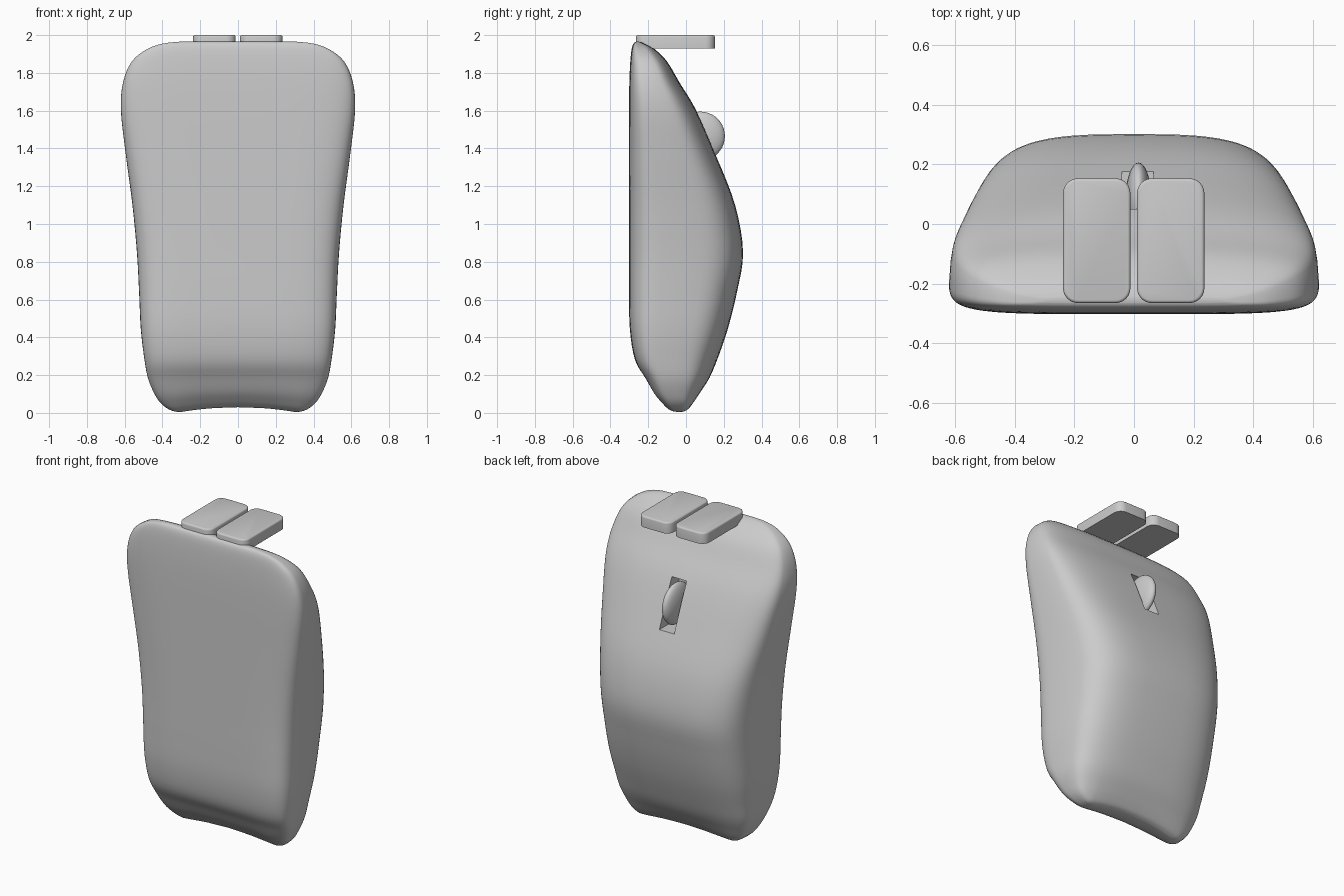
import bpy, bmesh, math
from mathutils import Vector

cube = bpy.data.objects.get("Cube")
if cube:
    bpy.data.objects.remove(cube, do_unlink=True)

# One grey plastic for everything
grey = bpy.data.materials.new("grey plastic")
grey.use_nodes = True
color = (0.6, 0.6, 0.6, 1)
grey.diffuse_color = color
grey.node_tree.nodes["Principled BSDF"].inputs["Base Color"].default_value = color


def add_object(name, bm, angle=None):
    bmesh.ops.recalc_face_normals(bm, faces=bm.faces)
    mesh = bpy.data.meshes.new(name)
    bm.to_mesh(mesh)
    bm.free()
    obj = bpy.data.objects.new(name, mesh)
    bpy.context.collection.objects.link(obj)
    mesh.materials.append(grey)
    if angle:
        smooth(obj, angle)
    return obj


def smooth(obj, angle):
    bpy.ops.object.select_all(action="DESELECT")
    obj.select_set(True)
    bpy.context.view_layer.objects.active = obj
    bpy.ops.object.shade_smooth_by_angle(angle=math.radians(angle))


def make_box(bm, low, high):
    low, high = Vector(low), Vector(high)
    bmesh.ops.create_cube(bm, size=1)
    bmesh.ops.scale(bm, vec=high - low, verts=bm.verts)
    bmesh.ops.translate(bm, vec=(low + high) / 2, verts=bm.verts)


def spline(rows, steps):
    """Smooth curve through rows of values."""
    out = []
    for i in range(len(rows) - 1):
        a, b, c, d = (rows[min(max(i + k, 0), len(rows) - 1)] for k in (-1, 0, 1, 2))
        for s in range(steps):
            t = s / steps
            out.append([q + t / 2 * (r - p + t * (2 * p - 5 * q + 4 * r - w
                        + t * (3 * (q - r) + w - p)))
                        for p, q, r, w in zip(a, b, c, d)])
    return out + [list(rows[-1])]


# Body sections: height, half width, front y, back y, narrowing toward the back
sections = [
    (0, .3, -.06, .0, .02), (.015, .36, -.095, .025, .03), (.05, .41, -.13, .05, .05),
    (.1, .445, -.17, .08, .07), (.18, .48, -.215, .125, .09), (.28, .5, -.27, .165, .1),
    (.44, .52, -.297, .22, .11), (.64, .53, -.302, .27, .12), (.85, .542, -.302, .302, .13),
    (1.1, .565, -.302, .26, .11), (1.36, .598, -.302, .16, .08), (1.6, .624, -.302, .055, .06),
    (1.75, .612, -.3, -.035, .05), (1.86, .565, -.295, -.1, .04), (1.925, .485, -.288, -.165, .03),
    (1.955, .4, -.278, -.215, .02), (1.965, .31, -.265, -.245, .0),
]
COUNT = 72


def super_power(v, n):
    return math.copysign(abs(v) ** (2 / n), v)


bm = bmesh.new()
rings = []
for z, half, front, back, taper in spline(sections, 4):
    ring = []
    for k in range(COUNT):
        a = math.tau * k / COUNT
        c, s = math.cos(a), math.sin(a)
        n = 4.2 if s > 0 else 5.5
        y = (front + back) / 2 + (back - front) / 2 * super_power(s, n)
        u = (y - front) / (back - front)
        x = half * super_power(c, n) * (1 - taper * u * u)
        # slight crown across the back, and a hollow in the bottom edge
        y -= .025 * max(0, u - .5) * 2 * (x / half) ** 2 * min(1, (back - front) * 3)
        hollow = .03 * max(0, 1 - (x / .33) ** 2) * max(0, 1 - z / .35) ** 2
        ring.append(bm.verts.new((x, y, z + hollow)))
    rings.append(ring)
for low, high in zip(rings, rings[1:]):
    for k in range(COUNT):
        j = (k + 1) % COUNT
        bm.faces.new((low[k], low[j], high[j], high[k]))
# End caps as strips across the thin section
for ring in (rings[0], rings[-1]):
    for k in range(COUNT // 2):
        loop = [ring[k], ring[k + 1], ring[-k - 1], ring[-k]]
        bm.faces.new(list(dict.fromkeys(loop)))
body = add_object("body", bm)

# Slot for the wheel
bm = bmesh.new()
make_box(bm, (-.04, -.02, 1.32), (.065, .4, 1.61))
cutter = add_object("slot_cutter", bm)
cutter.hide_render = True
cutter.hide_set(True)
cut = body.modifiers.new("slot", "BOOLEAN")
cut.operation = "DIFFERENCE"
cut.solver = "EXACT"
cut.object = cutter
bpy.context.view_layer.objects.active = body
bpy.ops.object.modifier_apply(modifier=cut.name)
bpy.data.objects.remove(cutter, do_unlink=True)
smooth(body, 40)

# Scroll wheel
bm = bmesh.new()
bmesh.ops.create_uvsphere(bm, u_segments=32, v_segments=20, radius=.13)
bmesh.ops.scale(bm, vec=(.34, 1, 1), verts=bm.verts)
bmesh.ops.translate(bm, vec=(.015, .076, 1.465), verts=bm.verts)
add_object("scroll_wheel", bm, 60)

# Two button plates with rounded corners and a softened upper rim
for name, side in (("left_button", 1), ("right_button", -1)):
    bm = bmesh.new()
    make_box(bm, (.01, -.265, 1.93), (.236, .153, 2))
    upright = [e for e in bm.edges if abs(e.verts[0].co.z - e.verts[1].co.z) > .01]
    bmesh.ops.bevel(bm, geom=upright, offset=.05, segments=6, profile=.5, affect="EDGES")
    rim = [e for e in bm.edges if all(v.co.z > 1.999 for v in e.verts)]
    bmesh.ops.bevel(bm, geom=rim, offset=.01, segments=3, profile=.5, affect="EDGES")
    bmesh.ops.scale(bm, vec=(side, 1, 1), verts=bm.verts)
    if side < 0:
        bmesh.ops.translate(bm, vec=(-.002, 0, 0), verts=bm.verts)
    add_object(name, bm, 40)
